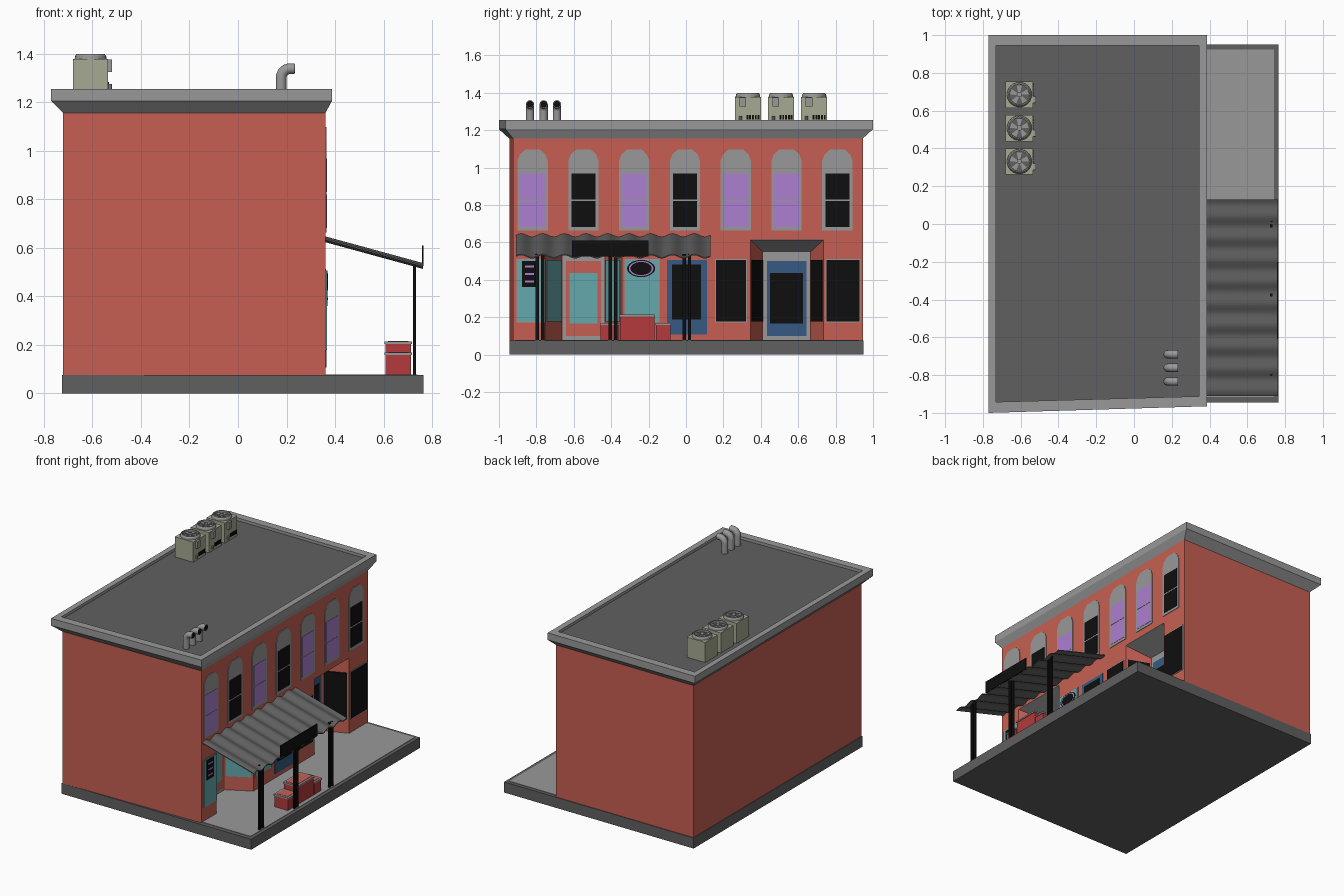
import bpy, bmesh, math
from math import sin, cos, pi

if "Cube" in bpy.data.objects:
    bpy.data.objects.remove(bpy.data.objects["Cube"])


def material(name, r, g, b):
    m = bpy.data.materials.new(name)
    lin = [((c / 255 + 0.055) / 1.055) ** 2.4 for c in (r, g, b)]
    m.diffuse_color = (*lin, 1)
    m.use_nodes = True
    m.node_tree.nodes["Principled BSDF"].inputs["Base Color"].default_value = m.diffuse_color
    return m


BRICK = material("brick", 198, 95, 82)
LIGHT = material("light_grey", 153, 153, 153)
DARK = material("dark_grey", 96, 96, 96)
BLACK = material("black", 15, 15, 15)
PURPLE = material("purple_curtain", 172, 126, 208)
TEAL = material("teal_glass", 100, 168, 172)
BLUE = material("blue_door", 54, 90, 132)
RED = material("red_planter", 178, 58, 60)
OLIVE = material("olive_metal", 166, 170, 146)


def loft(name, rings, mat, caps=True, closed=False, smooth=False):
    """Skin a list of equal-length point rings."""
    bm = bmesh.new()
    vs = [[bm.verts.new(p) for p in r] for r in rings]
    n = len(rings[0])
    pairs = list(zip(vs, vs[1:])) + ([(vs[-1], vs[0])] if closed else [])
    for a, b in pairs:
        for i in range(n):
            j = (i + 1) % n
            bm.faces.new((a[i], a[j], b[j], b[i]))
    if caps and not closed:
        bm.faces.new(vs[0])
        bm.faces.new(vs[-1])
    bmesh.ops.recalc_face_normals(bm, faces=bm.faces)
    me = bpy.data.meshes.new(name)
    bm.to_mesh(me)
    bm.free()
    me.materials.append(mat)
    ob = bpy.data.objects.new(name, me)
    bpy.context.collection.objects.link(ob)
    if smooth:
        bpy.ops.object.select_all(action='DESELECT')
        ob.select_set(True)
        bpy.context.view_layer.objects.active = ob
        bpy.ops.object.shade_smooth_by_angle(angle=math.radians(40))
    return ob


def prism(name, xy, z0, z1, mat):
    return loft(name, [[(x, y, z) for x, y in xy] for z in (z0, z1)], mat)


def box(name, x0, x1, y0, y1, z0, z1, mat):
    return prism(name, [(x0, y0), (x1, y0), (x1, y1), (x0, y1)], z0, z1, mat)


def plate(name, yz, x0, x1, mat):
    """Flat outline in the facade plane."""
    return loft(name, [[(x, y, z) for y, z in yz] for x in (x0, x1)], mat)


def circle(x, y, z, r, n):
    return [(x + r * cos(2 * pi * i / n), y + r * sin(2 * pi * i / n), z) for i in range(n)]


F = 0.36      # facade plane
G = 0.075     # ground floor level
B = F - 0.17  # back of the door recesses

# Base slab with curb and paving
box("base_slab", -0.725, 0.765, -0.945, 0.95, 0, G, DARK)
box("paving", 0.1, 0.74, -0.915, 0.925, G - 0.01, G + 0.003, LIGHT)

# Brick body: notched ground floor, plain upper floor
recesses = [("left", -0.754, -0.663, -0.433, -0.342, TEAL, BRICK),
            ("right", 0.345, 0.41, 0.665, 0.735, BLACK, BLUE)]
foot = [(-0.72, 0.945), (-0.72, -0.945), (F, -0.925)]
for _, a, b, c, d, _, _ in recesses:
    foot += [(F, a), (B, b), (B, c), (F, d)]
prism("ground_floor_walls", foot + [(F, 0.945)], G, 0.615, BRICK)
wall = [(-0.72, -0.945), (F, -0.925), (F, 0.945), (-0.72, 0.945)]
prism("upper_floor_walls", wall, 0.615, 1.165, BRICK)

# Cornice and roof deck
outer = [(-0.77, -1.0), (0.387, -0.965), (0.387, 1.0), (-0.77, 1.0)]
inner = [(-0.73, -0.942), (0.345, -0.912), (0.345, 0.945), (-0.73, 0.945)]
levels = [(wall, 1.155), (outer, 1.205), (outer, 1.255), (inner, 1.255), (inner, 1.2)]
loft("cornice", [[(x, y, z) for x, y in o] for o, z in levels], LIGHT, closed=True)
prism("roof_deck", inner, 1.2, 1.235, DARK)

# Upper windows with clipped arch tops
arch = [(-0.081, 0.663), (0.081, 0.663), (0.081, 1.035), (0.068, 1.07), (0.038, 1.097),
        (-0.038, 1.097), (-0.068, 1.07), (-0.081, 1.035)]
for k, code in enumerate("pbpbppb"):
    y = -0.82 + 0.2715 * k
    plate("upper_window_frame", [(y + a, z) for a, z in arch], F - 0.01, F + 0.004, LIGHT)
    w = 0.067 if code == "p" else 0.064
    for z0, z1 in ((0.682, 0.82), (0.83, 0.968)):
        box("upper_window_glass", F, F + 0.006, y - w, y + w, z0, z1,
            PURPLE if code == "p" else BLACK)

# Shop windows
for y0, y1, m in ((-0.9, -0.757, TEAL), (-0.325, -0.147, TEAL),
                  (0.16, 0.32, BLACK), (0.75, 0.927, BLACK)):
    box("shop_window_frame", F - 0.01, F + 0.003, y0 - 0.005, y1 + 0.005, 0.172, 0.512, LIGHT)
    box("shop_window_glass", F, F + 0.006, y0, y1, 0.178, 0.506, m)

# Middle door
box("middle_door", F - 0.01, F + 0.004, -0.102, 0.112, 0.107, 0.505, BLUE)
box("middle_door_glass", F, F + 0.007, -0.075, 0.08, 0.187, 0.482, BLACK)

# Recessed entrances: sloped ceiling, splayed side panes, framed door
for side, a, b, c, d, glass, door in recesses:
    ceil = [(F, a, 0.613), (F, d, 0.613), (B, c, 0.548), (B, b, 0.548)]
    loft(side + "_entry_ceiling", [ceil, [(x, y, 0.616) for x, y, _ in ceil]], LIGHT)
    for y0, y1, s in ((a, b, 1), (d, c, -1)):
        p, q = [(F + (B - F) * t, y0 + (y1 - y0) * t) for t in (0.08, 0.92)]
        prism(side + "_entry_side_glass",
              [p, q, (q[0] + 0.003, q[1] + s * 0.006), (p[0] + 0.003, p[1] + s * 0.006)],
              0.178, 0.506, glass)
    box(side + "_door_frame", B - 0.01, B + 0.006, b + 0.003, c - 0.003, G, 0.55, LIGHT)
    box(side + "_door", B, B + 0.011, b + 0.022, c - 0.022, 0.1, 0.5, door)
    box(side + "_door_glass", B, B + 0.015, b + 0.04, c - 0.04, 0.165, 0.435, glass)

# Plain window signs with glowing borders
box("window_sign", F, F + 0.009, -0.877, -0.797, 0.36, 0.5, BLACK)
for i in range(3):
    box("window_sign_bar", F, F + 0.011, -0.862, -0.812, 0.385 + 0.04 * i, 0.395 + 0.04 * i, PURPLE)
for s, x, m in ((1, 0.008, BLACK), (0.88, 0.0095, PURPLE), (0.76, 0.011, BLACK)):
    plate("oval_sign", [(-0.24 + s * 0.075 * cos(t * pi / 12), 0.46 + s * 0.046 * sin(t * pi / 12))
                        for t in range(24)], F, F + x, m)

# Corrugated awning
N = 72
rows = []
for x, z in ((F, 0.638), (0.762, 0.528)):
    wave = [(x, -0.91 + 1.04 * i / N, z + 0.009 * sin(2 * pi * 9 * i / N)) for i in range(N + 1)]
    rows.append(wave + [(px, py, pz - 0.006) for px, py, pz in reversed(wave)])
loft("awning", rows, DARK, smooth=True)
box("awning_sign", 0.757, 0.765, -0.61, -0.2, 0.525, 0.61, BLACK)
for y in (-0.78, -0.39, 0.005):
    for o in (-0.015, 0.014):
        box("awning_post", 0.721, 0.733, y + o - 0.009, y + o + 0.009, G, 0.538, BLACK)

# Stepped planters
for y0, y1, top in ((-0.46, -0.357, 0.17), (-0.355, -0.165, 0.215), (-0.163, -0.08, 0.17)):
    box("planter", 0.608, 0.712, y0 + 0.003, y1 - 0.003, G, top - 0.01, RED)
    box("planter_rim", 0.603, 0.717, y0, y1, top - 0.012, top - 0.002, LIGHT)
    box("planter_fill", 0.617, 0.703, y0 + 0.014, y1 - 0.014, top - 0.01, top, BRICK)

# Roof cooling units
for y in (0.331, 0.508, 0.685):
    x = -0.607
    box("cooler_body", x - 0.072, x + 0.072, y - 0.07, y + 0.07, 1.23, 1.378, OLIVE)
    loft("cooler_fan_ring", [circle(x, y, z, r, 24) for r, z in
                             ((0.066, 1.376), (0.064, 1.39), (0.058, 1.398), (0.052, 1.398), (0.052, 1.376))],
         LIGHT, closed=True)
    loft("cooler_fan_well", [circle(x, y, z, 0.054, 24) for z in (1.377, 1.381)], DARK)
    loft("cooler_fan_hub", [circle(x, y, z, 0.014, 12) for z in (1.38, 1.396)], LIGHT)
    for k in range(5):
        t = 2 * pi * k / 5
        prism("cooler_fan_blade", [(x + r * cos(t + o), y + r * sin(t + o)) for r, o in
                                   ((0.01, 0), (0.05, 0), (0.05, 0.6), (0.01, 0.9))], 1.385, 1.388, LIGHT)
    box("cooler_panel", x + 0.07, x + 0.087, y - 0.045, y - 0.01, 1.325, 1.375, LIGHT)
    for k in range(5):
        yy = y - 0.008 + 0.015 * k
        box("cooler_vent", x + 0.07, x + 0.076, yy, yy + 0.01, 1.256, 1.282, BLACK)
    loft("cooler_valve", [circle(x + 0.08, y - 0.04, z, 0.008, 8) for z in (1.255, 1.275)], LIGHT)

# Bent vent pipes
R = 0.022
path = [(0.178, 1.23, 0)] + [(0.215 - 0.037 * cos(t), 1.301 + 0.037 * sin(t), t)
                             for t in [pi / 2 * i / 6 for i in range(7)]] + [(0.232, 1.338, pi / 2)]
for y in (-0.834, -0.761, -0.69):
    rings = [[(x - R * cos(t) * cos(a), y + R * sin(a), z + R * sin(t) * cos(a))
              for a in [2 * pi * i / 16 for i in range(16)]] for x, z, t in path]
    loft("vent_pipe", rings, LIGHT, smooth=True)
    plate("vent_mouth", [(y + 0.018 * cos(i * pi / 8), 1.338 + 0.018 * sin(i * pi / 8))
                         for i in range(16)], 0.23, 0.234, BLACK)
